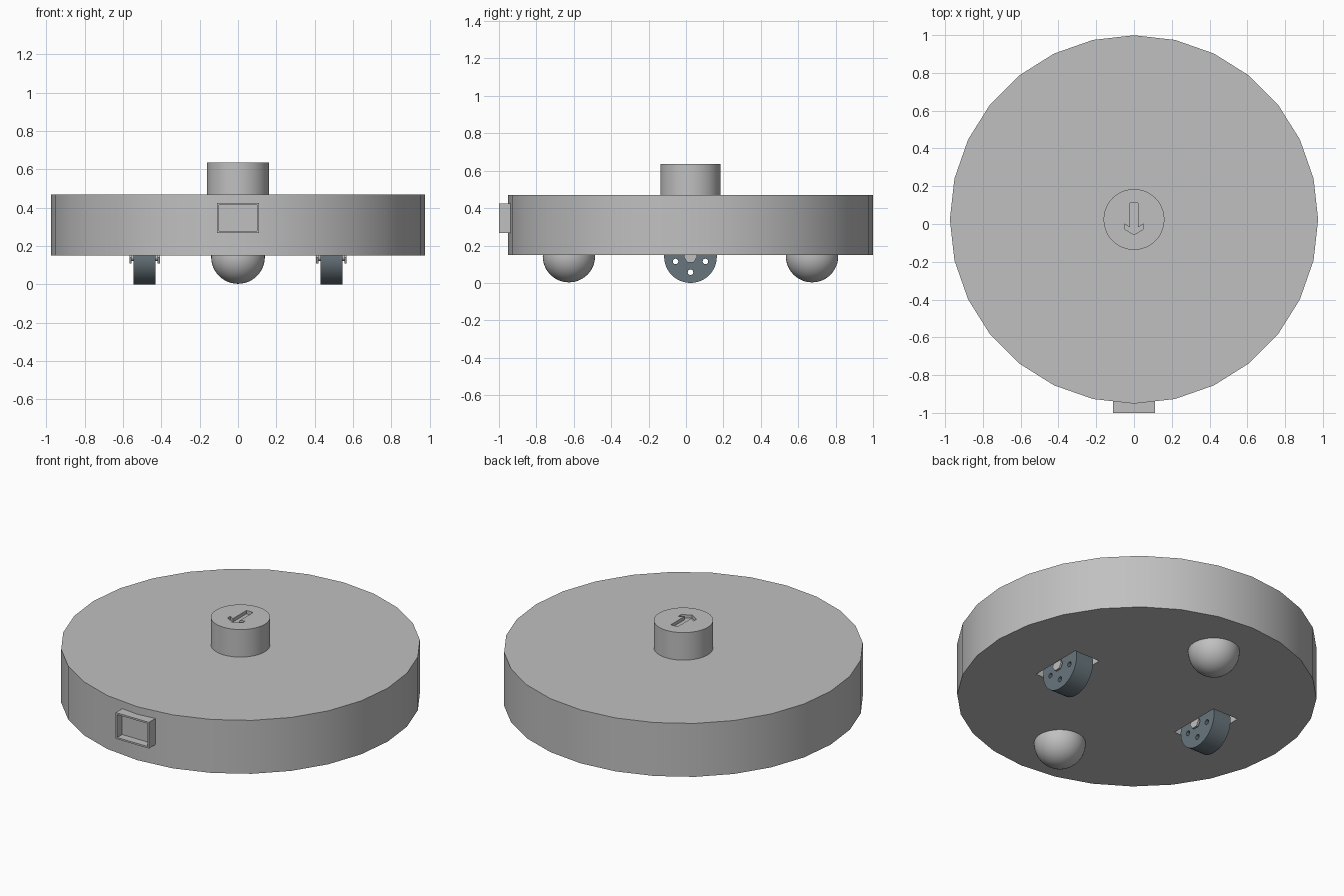
import bpy, bmesh, math
from mathutils import Matrix, Vector

if "Cube" in bpy.data.objects:
    bpy.data.objects.remove(bpy.data.objects["Cube"], do_unlink=True)

CY = 0.024                      # centre of the round body in y


def material(name, rgb):
    m = bpy.data.materials.new(name)
    m.use_nodes = True
    m.diffuse_color = (*rgb, 1)
    m.node_tree.nodes["Principled BSDF"].inputs["Base Color"].default_value = (*rgb, 1)
    return m


GREY = material("light grey", (0.53, 0.53, 0.53))
SLATE = material("slate blue grey", (0.14, 0.18, 0.205))


def make(name, bm, mat):
    bmesh.ops.recalc_face_normals(bm, faces=bm.faces)
    me = bpy.data.meshes.new(name)
    bm.to_mesh(me)
    bm.free()
    ob = bpy.data.objects.new(name, me)
    bpy.context.collection.objects.link(ob)
    me.materials.append(mat)
    return ob


def activate(ob):
    bpy.ops.object.select_all(action="DESELECT")
    ob.select_set(True)
    bpy.context.view_layer.objects.active = ob


def smooth(ob):
    activate(ob)
    bpy.ops.object.shade_smooth_by_angle(angle=math.radians(32))


def cut(ob, cutter):
    mod = ob.modifiers.new("cut", "BOOLEAN")
    mod.operation = "DIFFERENCE"
    mod.solver = "EXACT"
    mod.object = cutter
    activate(ob)
    bpy.ops.object.modifier_apply(modifier=mod.name)
    bpy.data.objects.remove(cutter, do_unlink=True)


def prism(bm, points, depth, mat):
    """Extrude a 2D outline along local z, then place it with a matrix."""
    verts = [bm.verts.new((x, y, 0)) for x, y in points]
    face = bm.faces.new(verts)
    top = bmesh.ops.extrude_face_region(bm, geom=[face])
    new = [v for v in top["geom"] if isinstance(v, bmesh.types.BMVert)]
    bmesh.ops.translate(bm, verts=new, vec=(0, 0, depth))
    bmesh.ops.transform(bm, matrix=mat, verts=verts + new)


def ring(r, n, turn=0.0, cx=0.0, cy=0.0):
    return [(cx + r * math.cos(turn + math.tau * i / n),
             cy + r * math.sin(turn + math.tau * i / n)) for i in range(n)]


def box(bm, lo, hi):
    lo, hi = Vector(lo), Vector(hi)
    size = Matrix.Diagonal((*(hi - lo), 1))
    bmesh.ops.create_cube(bm, size=1, matrix=Matrix.Translation((lo + hi) / 2) @ size)


def along_x(x, y, z):
    """Local x, y, z become world y, z, x."""
    turn = Matrix(((0, 0, 1, 0), (1, 0, 0, 0), (0, 1, 0, 0), (0, 0, 0, 1)))
    return Matrix.Translation((x, y, z)) @ turn


# Round body with two wheel wells in the underside
bm = bmesh.new()
prism(bm, ring(0.975, 28), 0.32, Matrix.Translation((0, CY, 0.15)))
body = make("body", bm, GREY)
bm = bmesh.new()
for s in (-1, 1):
    box(bm, (s * 0.49 - 0.085, CY - 0.165, 0.05), (s * 0.49 + 0.085, CY + 0.165, 0.32))
cut(body, make("well_cutter", bm, GREY))
smooth(body)

# Top turret with an engraved arrow that points forward
bm = bmesh.new()
prism(bm, ring(0.161, 48), 0.17, Matrix.Translation((0, CY, 0.465)))
turret = make("turret", bm, GREY)
half = [(0.022, 0.112), (0.022, -0.017), (0.051, 0.0), (0.051, -0.026)]
arrow = half + [(0, -0.057)] + [(-x, y) for x, y in reversed(half)]
bm = bmesh.new()
prism(bm, arrow, 0.05, Matrix.Translation((0, 0, 0.615)))
cut(turret, make("arrow_cutter", bm, GREY))
smooth(turret)

# Hollow sensor housing on the front
bm = bmesh.new()
box(bm, (-0.11, -1.0, 0.268), (0.11, -0.9, 0.425))
sensor = make("sensor_housing", bm, GREY)
bm = bmesh.new()
box(bm, (-0.1, -1.05, 0.278), (0.1, -0.953, 0.415))
cut(sensor, make("sensor_cutter", bm, GREY))

# Ball casters at the front and back
for name, s in (("front_caster", -1), ("back_caster", 1)):
    bm = bmesh.new()
    bmesh.ops.create_uvsphere(bm, u_segments=40, v_segments=24, radius=0.14,
                              matrix=Matrix.Translation((0, CY + s * 0.65, 0.143)))
    smooth(make(name, bm, GREY))

# Drive wheels with five holes, an axle and hexagonal nuts
for side, s in (("left", 1), ("right", -1)):
    x = s * 0.487
    bm = bmesh.new()
    prism(bm, ring(0.141, 48), 0.116, along_x(x - 0.058, CY, 0.141))
    wheel = make(side + "_wheel", bm, SLATE)
    bm = bmesh.new()
    for cx, cy in ring(0.084, 5, -math.pi / 2):
        prism(bm, ring(0.015, 12, 0, cx, cy), 0.2, along_x(x - 0.1, CY, 0.141))
    cut(wheel, make("hole_cutter", bm, SLATE))
    smooth(wheel)

    bm = bmesh.new()
    prism(bm, ring(0.018, 16), 0.15, along_x(x - 0.075, CY, 0.141))
    smooth(make(side + "_axle", bm, GREY))
    bm = bmesh.new()
    for dx in (-0.08, 0.068):
        prism(bm, ring(0.036, 6), 0.012, along_x(x + dx, CY, 0.141))
    make(side + "_axle_nuts", bm, GREY)
